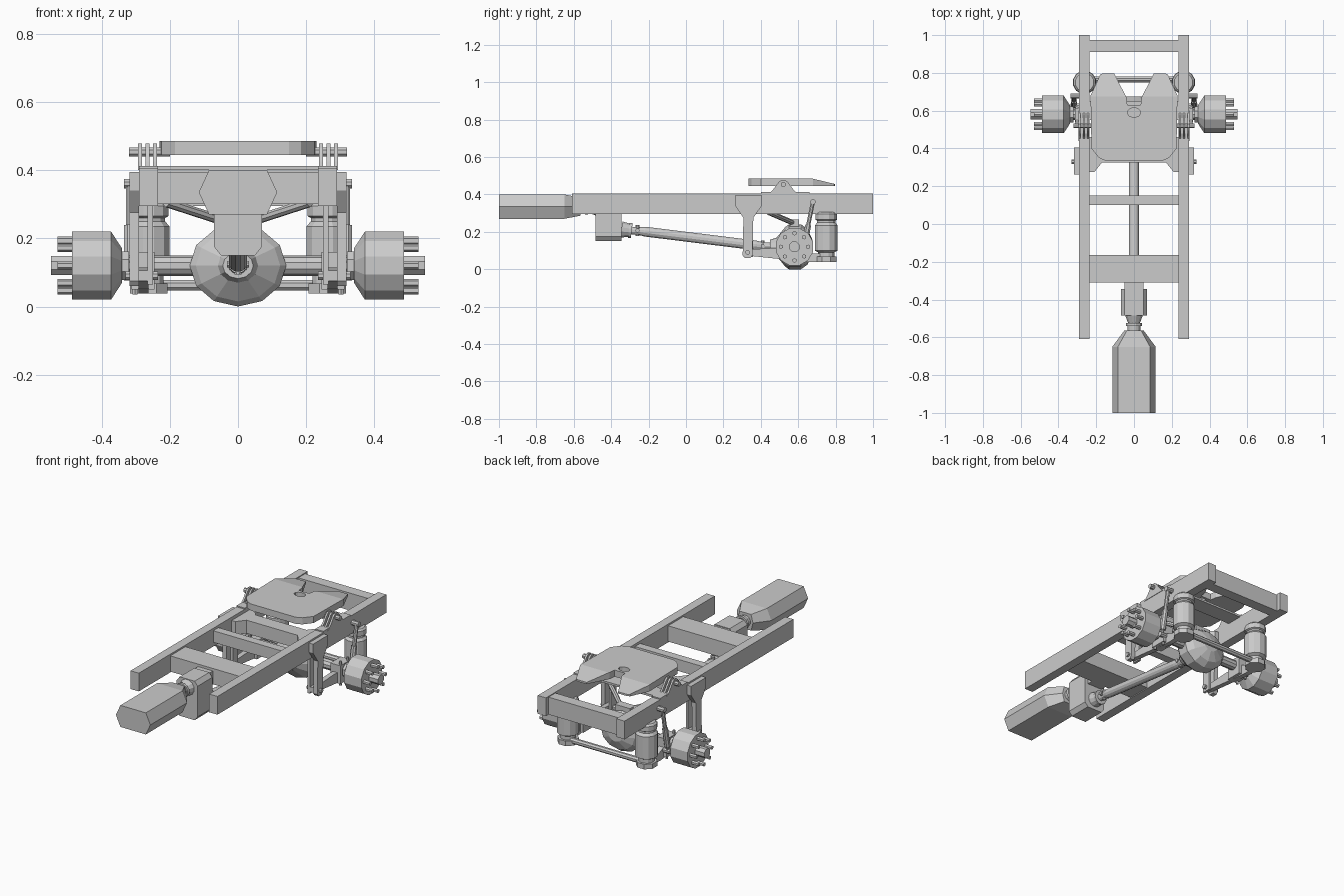
import bpy, bmesh, math
from mathutils import Vector


def loft(name, rings, mirror=False):
    """Skin equal-length closed rings and cap both ends."""
    bm = bmesh.new()
    rows = [[bm.verts.new(p) for p in r] for r in rings]
    n = len(rows[0])
    for a, b in zip(rows, rows[1:]):
        for i in range(n):
            j = (i + 1) % n
            bm.faces.new((a[i], a[j], b[j], b[i]))
    bm.faces.new(rows[0])
    bm.faces.new(rows[-1])
    bmesh.ops.recalc_face_normals(bm, faces=bm.faces)
    me = bpy.data.meshes.new(name)
    bm.to_mesh(me)
    bm.free()
    ob = bpy.data.objects.new(name, me)
    bpy.context.collection.objects.link(ob)
    if mirror:
        ob.modifiers.new("mirror", 'MIRROR').use_mirror_merge = False
    return ob


def prism(name, prof, axis, lo, hi, mirror=False):
    """Extrude a 2D profile along an axis (x: yz, y: xz, z: xy)."""
    put = {'x': lambda a, b, t: (t, a, b), 'y': lambda a, b, t: (a, t, b),
           'z': lambda a, b, t: (a, b, t)}[axis]
    return loft(name, [[put(a, b, t) for a, b in prof] for t in (lo, hi)], mirror)


def box(name, x0, x1, y0, y1, z0, z1, mirror=False):
    return prism(name, [(x0, y0), (x1, y0), (x1, y1), (x0, y1)], 'z', z0, z1, mirror)


def lathe(name, prof, origin, direction, n=12, mirror=False, phase=0.5, sx=1.0):
    """Revolve (distance, radius) pairs around a line."""
    d = Vector(direction).normalized()
    u = d.cross(Vector((0, 0, 1)))
    u = u.normalized() if u.length > 1e-4 else Vector((1, 0, 0))
    v = u.cross(d)
    o = Vector(origin)
    angs = [2 * math.pi * (i + phase) / n for i in range(n)]
    return loft(name, [[o + d * t + u * (r * sx * math.cos(a)) + v * (r * math.sin(a))
                        for a in angs] for t, r in prof], mirror)


def rod(name, a, b, r, n=8, mirror=False):
    d = Vector(b) - Vector(a)
    return lathe(name, [(0, r), (d.length, r)], a, d, n, mirror)


def sym(half):
    """Close a half profile by reflecting it in its first coordinate."""
    return half + [(-a, b) for a, b in reversed(half)]


# Ladder frame
box("frame_rail", 0.235, 0.29, -0.61, 1.0, 0.295, 0.405, True)
box("rear_crossmember", -0.235, 0.235, 0.91, 0.975, 0.295, 0.4)
box("middle_crossmember", -0.235, 0.235, 0.10, 0.15, 0.32, 0.39)
box("front_crossmember", -0.235, 0.235, -0.31, -0.165, 0.3, 0.395)
prism("suspension_crossmember",
      sym([(0.235, 0.275), (0.235, 0.46), (0.21, 0.46), (0.17, 0.41)])[:4]
      + [(-0.17, 0.41), (-0.21, 0.46), (-0.235, 0.46), (-0.235, 0.275),
         (-0.21, 0.275), (-0.17, 0.325), (0.17, 0.325), (0.21, 0.275)], 'z', 0.305, 0.385)

# Motor with tapered rear, coupling and drop gearbox
hexa = [(0.085, 0.065), (0.115, 0), (0.085, -0.065), (-0.085, -0.065), (-0.115, 0), (-0.085, 0.065)]
loft("motor", [[(x * kx, y, 0.335 + z * kz) for x, z in hexa]
               for y, kx, kz in ((-1, 1, 1), (-0.65, 1, 1), (-0.565, 0.45, 0.75))])
lathe("motor_coupling", [(0, 0.035), (0.03, 0.035), (0.03, 0.044), (0.045, 0.044),
                         (0.045, 0.032), (0.09, 0.05)], (0, -0.57, 0.335), (0, 1, 0))
prism("gearbox", sym([(0.05, 0.15), (0.07, 0.175), (0.07, 0.36), (0.05, 0.385)]), 'y', -0.485, -0.345)
box("gearbox_cover", -0.05, 0.05, -0.345, -0.31, 0.3, 0.38)
lathe("gearbox_output", [(0, 0.045), (0.04, 0.037), (0.04, 0.042), (0.055, 0.042),
                         (0.055, 0.022), (0.1, 0.018)], (0, -0.345, 0.213), (0, 1, -0.12))

# Drive shaft and joints
a, b = Vector((0, -0.25, 0.205)), Vector((0, 0.42, 0.122))
L = (b - a).length
lathe("drive_shaft", [(0, 0.022), (0.03, 0.027), (L - 0.05, 0.027), (L, 0.02)], a, b - a)
for y, z in ((-0.26, 0.207), (0.41, 0.124)):
    rod("joint_cross", (-0.032, y, z), (0.032, y, z), 0.011)
    rod("joint_pin", (0, y, z - 0.03), (0, y, z + 0.03), 0.011)

# Axle with differential
lathe("differential", [(0, 0.022), (0.05, 0.024), (0.05, 0.038), (0.085, 0.05), (0.13, 0.105),
                       (0.15, 0.12), (0.215, 0.12), (0.25, 0.095), (0.275, 0.04)],
      (0, 0.40, 0.12), (0, 1, 0), 12, phase=0, sx=1.18)
rod("axle_tube", (-0.35, 0.58, 0.12), (0.35, 0.58, 0.12), 0.03, 10)
box("differential_bracket", -0.05, 0.05, 0.555, 0.605, 0.2, 0.265)
rod("torque_rod", (0.21, 0.44, 0.305), (0.025, 0.58, 0.245), 0.014, 8, True)

# Wheel hubs with studs
lathe("brake_drum", [(0, 0.052), (0.032, 0.103), (0.147, 0.103)], (0.34, 0.58, 0.12), (1, 0, 0), 12, True)
lathe("axle_flange", [(0, 0.045), (0.02, 0.045)], (0.32, 0.58, 0.12), (1, 0, 0), 8, True)
rod("hub_cap", (0.48, 0.58, 0.12), (0.548, 0.58, 0.12), 0.03, 8, True)
for i in range(8):
    t = math.pi * i / 4
    y, z = 0.58 + 0.073 * math.cos(t), 0.12 + 0.073 * math.sin(t)
    rod("wheel_stud", (0.48, y, z), (0.53, y, z), 0.012, 6, True)

# Hangers, trailing arms and axle seats
prism("hanger", [(0.262, 0.395), (0.405, 0.395), (0.405, 0.34), (0.36, 0.275), (0.355, 0.075),
                 (0.345, 0.06), (0.315, 0.06), (0.303, 0.075), (0.307, 0.275), (0.262, 0.34)],
      'x', 0.29, 0.318, True)
box("hanger_inner", 0.25, 0.265, 0.307, 0.358, 0.065, 0.3, True)
rod("hanger_bolt", (0.235, 0.33, 0.09), (0.33, 0.33, 0.09), 0.013, 8, True)
prism("trailing_arm", [(0.31, 0.075), (0.31, 0.105), (0.5, 0.115), (0.62, 0.11), (0.68, 0.085),
                       (0.78, 0.08), (0.785, 0.045), (0.66, 0.038), (0.5, 0.055)],
      'x', 0.262, 0.292, True)
box("axle_seat", 0.245, 0.312, 0.53, 0.63, 0.05, 0.16, True)
for y in (0.545, 0.615):
    rod("seat_bolt", (0.302, y, 0.035), (0.302, y, 0.18), 0.008, 6, True)
rod("arm_cross_tube", (-0.28, 0.765, 0.062), (0.28, 0.765, 0.062), 0.017, 8)

# Air springs
lathe("air_spring_seat", [(0, 0.06), (0.03, 0.06)], (0.262, 0.75, 0.038), (0, 0, 1), 8, True)
lathe("air_spring", [(0, 0.045), (0.025, 0.045), (0.035, 0.063), (0.17, 0.063), (0.185, 0.05),
                     (0.195, 0.05), (0.2, 0.06), (0.23, 0.06), (0.24, 0.05)],
      (0.262, 0.75, 0.065), (0, 0, 1), 12, True)

# Shock absorbers
a, b = Vector((0.318, 0.625, 0.09)), Vector((0.318, 0.678, 0.36))
lathe("shock_absorber", [(0, 0.009), (0.03, 0.009), (0.03, 0.017), (0.15, 0.017), (0.15, 0.012),
                         ((b - a).length, 0.012)], a, b - a, 8, True)
rod("shock_upper_mount", (0.28, 0.678, 0.36), (0.335, 0.678, 0.36), 0.015, 8, True)
rod("shock_lower_mount", (0.28, 0.625, 0.09), (0.335, 0.625, 0.09), 0.015, 8, True)

# Coupling plate: ramped rear with V throat
plate = prism("coupling_plate", sym([(0.15, 0.335), (0.185, 0.35), (0.225, 0.40), (0.23, 0.68),
                                     (0.195, 0.755), (0.18, 0.79), (0.165, 0.797), (0.105, 0.797),
                                     (0.04, 0.67), (0.035, 0.63)]), 'z', 0.445, 0.485)
bm = bmesh.new()
bm.from_mesh(plate.data)
bmesh.ops.bisect_plane(bm, geom=bm.verts[:] + bm.edges[:] + bm.faces[:],
                       plane_co=(0, 0.675, 0), plane_no=(0, 1, 0))
for v in bm.verts:
    if v.co.y > 0.676 and v.co.z > 0.46:
        v.co.z -= (v.co.y - 0.675) * 0.24
bm.to_mesh(plate.data)
bm.free()
cutter = lathe("pin_hole_cutter", [(0, 0.025), (0.1, 0.025)], (0, 0.59, 0.42), (0, 0, 1), 12, sx=1.4)
cut = plate.modifiers.new("pin_hole", 'BOOLEAN')
cut.operation, cut.object, cut.solver = 'DIFFERENCE', cutter, 'EXACT'
cutter.hide_render = True
cutter.hide_set(True)

# Coupling pivots on the rails
cheek = [(0.44, 0.40), (0.60, 0.40), (0.575, 0.425), (0.545, 0.465), (0.53, 0.478),
         (0.51, 0.478), (0.495, 0.465), (0.465, 0.425)]
for x in (0.238, 0.26, 0.282):
    prism("pivot_cheek", cheek, 'x', x, x + 0.011, True)
rod("pivot_pin", (0.2, 0.52, 0.453), (0.32, 0.52, 0.453), 0.014, 8, True)
box("pivot_base", 0.235, 0.29, 0.40, 0.66, 0.402, 0.412, True)
box("pivot_cross_plate", -0.235, 0.235, 0.55, 0.65, 0.4, 0.412)
